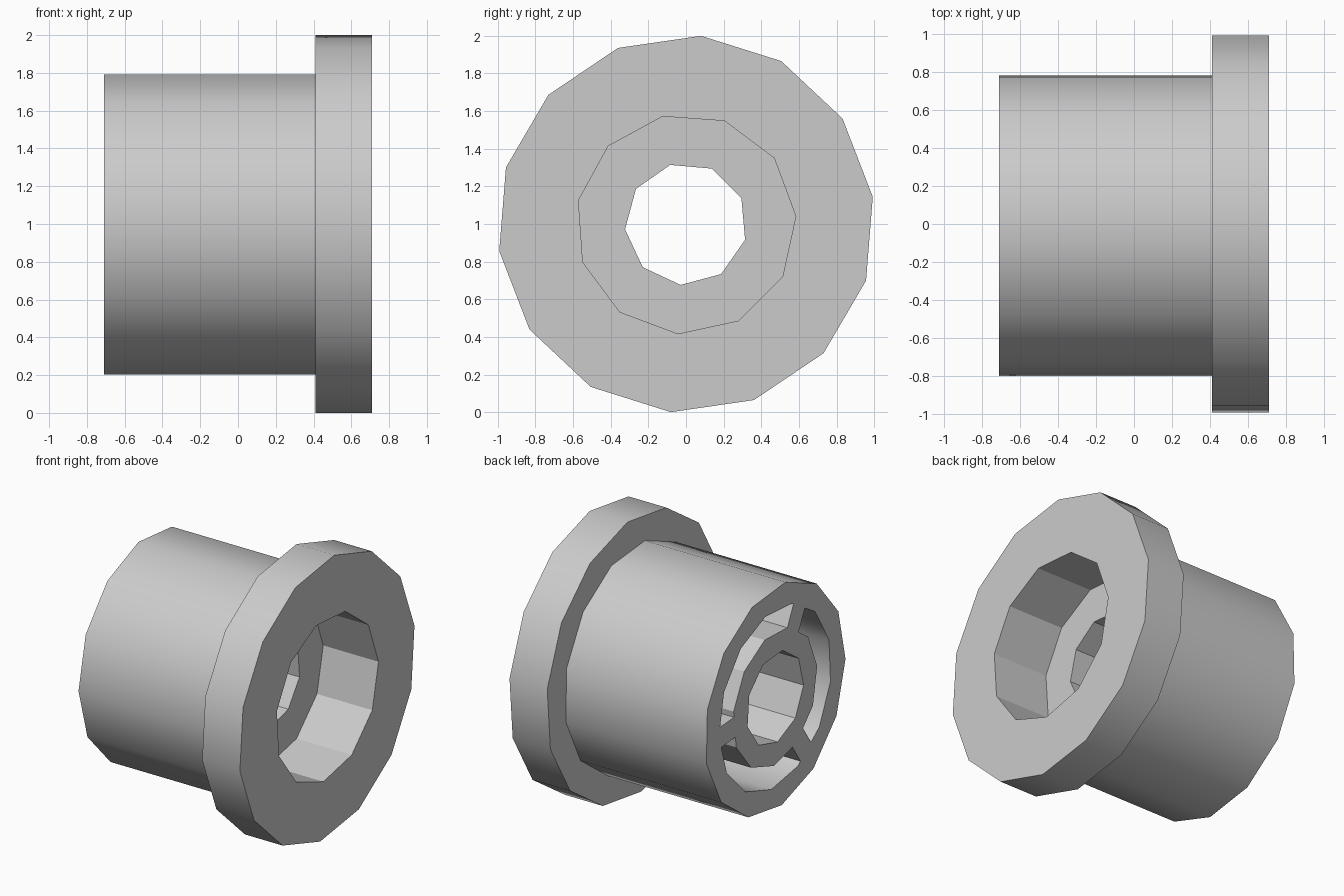
import bpy
import bmesh
from math import cos, sin, radians, tau
from mathutils import Matrix

default = bpy.data.objects.get("Cube")
if default:
    bpy.data.objects.remove(default, do_unlink=True)

grey = bpy.data.materials.new("light_grey")
grey.use_nodes = True
colour = (0.6, 0.6, 0.6, 1)
grey.diffuse_color = colour
grey.node_tree.nodes["Principled BSDF"].inputs["Base Color"].default_value = colour


def finish(name, bm):
    bmesh.ops.recalc_face_normals(bm, faces=bm.faces)
    mesh = bpy.data.meshes.new(name)
    bm.to_mesh(mesh)
    bm.free()
    mesh.materials.append(grey)
    obj = bpy.data.objects.new(name, mesh)
    bpy.context.collection.objects.link(obj)
    return obj


def prism(name, radius, x0, x1, sides, phase):
    """Regular prism along x; phase is the angle of one corner from +y."""
    bm = bmesh.new()
    angles = [radians(phase) + tau * i / sides for i in range(sides)]
    rings = [[bm.verts.new((x, radius * cos(a), 1 + radius * sin(a))) for a in angles]
             for x in (x0, x1)]
    for ring in rings:
        bm.faces.new(ring)
    for i in range(sides):
        j = (i + 1) % sides
        bm.faces.new((rings[0][i], rings[0][j], rings[1][j], rings[1][i]))
    return finish(name, bm)


def spoke(name, angle):
    """Radial bar used to split the ring-shaped slot."""
    bm = bmesh.new()
    bmesh.ops.create_cube(bm, size=1)
    bmesh.ops.transform(bm, verts=bm.verts, matrix=(
        Matrix.Translation((0, 0, 1)) @ Matrix.Rotation(radians(angle), 4, 'X')
        @ Matrix.Translation((-0.3, 0.5, 0)) @ Matrix.Diagonal((1.6, 0.7, 0.15, 1))))
    return finish(name, bm)


def combine(target, tool, operation):
    """Apply a boolean and discard the tool."""
    mod = target.modifiers.new("boolean", 'BOOLEAN')
    mod.operation = operation
    mod.solver = 'EXACT'
    mod.object = tool
    graph = bpy.context.evaluated_depsgraph_get()
    mesh = bpy.data.meshes.new_from_object(target.evaluated_get(graph))
    target.modifiers.clear()
    target.data = mesh
    bpy.data.objects.remove(tool, do_unlink=True)


END, FACE = -0.71, 0.71

# Barrel with its flange
body = prism("flanged_bushing", 0.8, END, 0.55, 13, 98.5)
combine(body, prism("flange", 1.003, 0.41, FACE, 14, 85.4), 'UNION')

# Counterbore in the flange face and the through bore
combine(body, prism("counterbore", 0.585, 0.27, FACE + 0.2, 11, 4), 'DIFFERENCE')
combine(body, prism("bore", 0.325, END - 0.2, 0.4, 9, 105), 'DIFFERENCE')

# Three curved slots around the hub, left open at the barrel end
slots = prism("slots", 0.64, END - 0.1, 0.12, 13, 80)
combine(slots, prism("hub", 0.48, END - 0.3, 0.3, 11, 43), 'DIFFERENCE')
for k in range(3):
    combine(slots, spoke("spoke", 116 + 120 * k), 'DIFFERENCE')
combine(body, slots, 'DIFFERENCE')

# Smooth outer walls, flat facets in the bores
body.data.materials.clear()
body.data.materials.append(grey)
for poly in body.data.polygons:
    poly.material_index = 0
body.data.shade_smooth()
body.data.set_sharp_from_angle(angle=radians(30))
